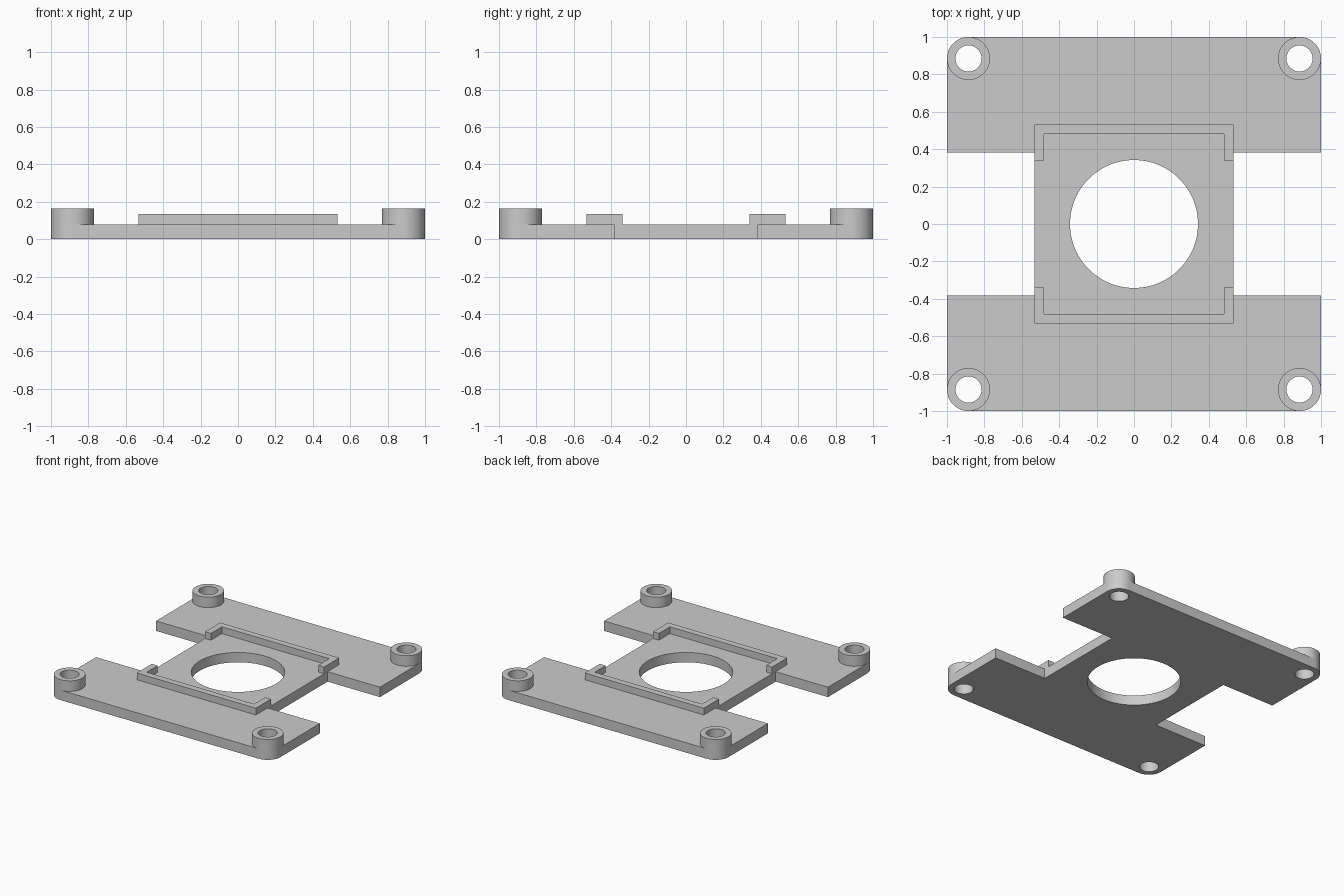
import bpy, bmesh
from math import cos, sin, pi, radians

if "Cube" in bpy.data.objects:
    bpy.data.objects.remove(bpy.data.objects["Cube"])

HOLE_POS, BOSS_R, HOLE_R = 0.885, 0.115, 0.07
PLATE_TOP, RIM_TOP, BOSS_TOP = 0.08, 0.135, 0.165
WAIST, ARM_IN, RIM_IN, RIM_END, BORE_R = 0.532, 0.383, 0.48, 0.34, 0.342

grey = bpy.data.materials.new("plain_grey")
grey.use_nodes = True
colour = (0.6, 0.6, 0.6, 1)
grey.diffuse_color = colour
grey.node_tree.nodes["Principled BSDF"].inputs["Base Color"].default_value = colour


def arc(cx, cy, r, start=0, sweep=2 * pi, n=64):
    """Points along an arc; a full circle leaves out its repeated end."""
    count = n if sweep >= 2 * pi else n + 1
    return [(cx + r * cos(start + sweep * i / n), cy + r * sin(start + sweep * i / n))
            for i in range(count)]


def extrude(name, loops, z0, z1):
    """Solid from an outline and its holes, between two heights."""
    curve = bpy.data.curves.new(name, "CURVE")
    curve.dimensions = "2D"
    curve.fill_mode = "BOTH"
    curve.extrude = (z1 - z0) / 2
    for loop in loops:
        spline = curve.splines.new("POLY")
        spline.points.add(len(loop) - 1)
        for point, (x, y) in zip(spline.points, loop):
            point.co = (x, y, 0, 1)
        spline.use_cyclic_u = True
    temp = bpy.data.objects.new(name + "_outline", curve)
    bpy.context.collection.objects.link(temp)
    bpy.context.view_layer.update()
    mesh = bpy.data.meshes.new_from_object(
        temp.evaluated_get(bpy.context.evaluated_depsgraph_get()))
    bpy.data.objects.remove(temp)
    bpy.data.curves.remove(curve)

    bm = bmesh.new()
    bm.from_mesh(mesh)
    bmesh.ops.remove_doubles(bm, verts=bm.verts, dist=0.0001)
    bmesh.ops.translate(bm, verts=bm.verts, vec=(0, 0, (z0 + z1) / 2))
    bmesh.ops.recalc_face_normals(bm, faces=bm.faces)
    bm.to_mesh(mesh)
    bm.free()
    mesh.name = name
    mesh.materials.clear()
    mesh.materials.append(grey)
    obj = bpy.data.objects.new(name, mesh)
    bpy.context.collection.objects.link(obj)
    bpy.ops.object.select_all(action="DESELECT")
    obj.select_set(True)
    bpy.context.view_layer.objects.active = obj
    bpy.ops.object.shade_smooth_by_angle(angle=radians(30))


# Base plate: H-shaped outline with rounded corners, central bore and screw holes
c = HOLE_POS
back_half = [(WAIST, ARM_IN), (1, ARM_IN)]
back_half += arc(c, c, BOSS_R, 0, pi / 2, 16) + arc(-c, c, BOSS_R, pi / 2, pi / 2, 16)
back_half += [(-1, ARM_IN), (-WAIST, ARM_IN)]
outline = back_half + [(-x, -y) for x, y in back_half]
corners = {"back_left": (c, c), "back_right": (-c, c),
           "front_left": (c, -c), "front_right": (-c, -c)}
holes = [arc(x, y, HOLE_R) for x, y in corners.values()]
extrude("base_plate", [outline, arc(0, 0, BORE_R, n=128)] + holes, 0, PLATE_TOP)

# Screw bosses on the corners
for name, (x, y) in corners.items():
    extrude(name + "_boss", [arc(x, y, BOSS_R), arc(x, y, HOLE_R)], PLATE_TOP, BOSS_TOP)

# Raised retaining rims, front and back
rim = [(WAIST, RIM_END), (WAIST, WAIST), (-WAIST, WAIST), (-WAIST, RIM_END),
       (-RIM_IN, RIM_END), (-RIM_IN, RIM_IN), (RIM_IN, RIM_IN), (RIM_IN, RIM_END)]
for name, side in (("back_rim", 1), ("front_rim", -1)):
    extrude(name, [[(x, side * y) for x, y in rim]], PLATE_TOP, RIM_TOP)
